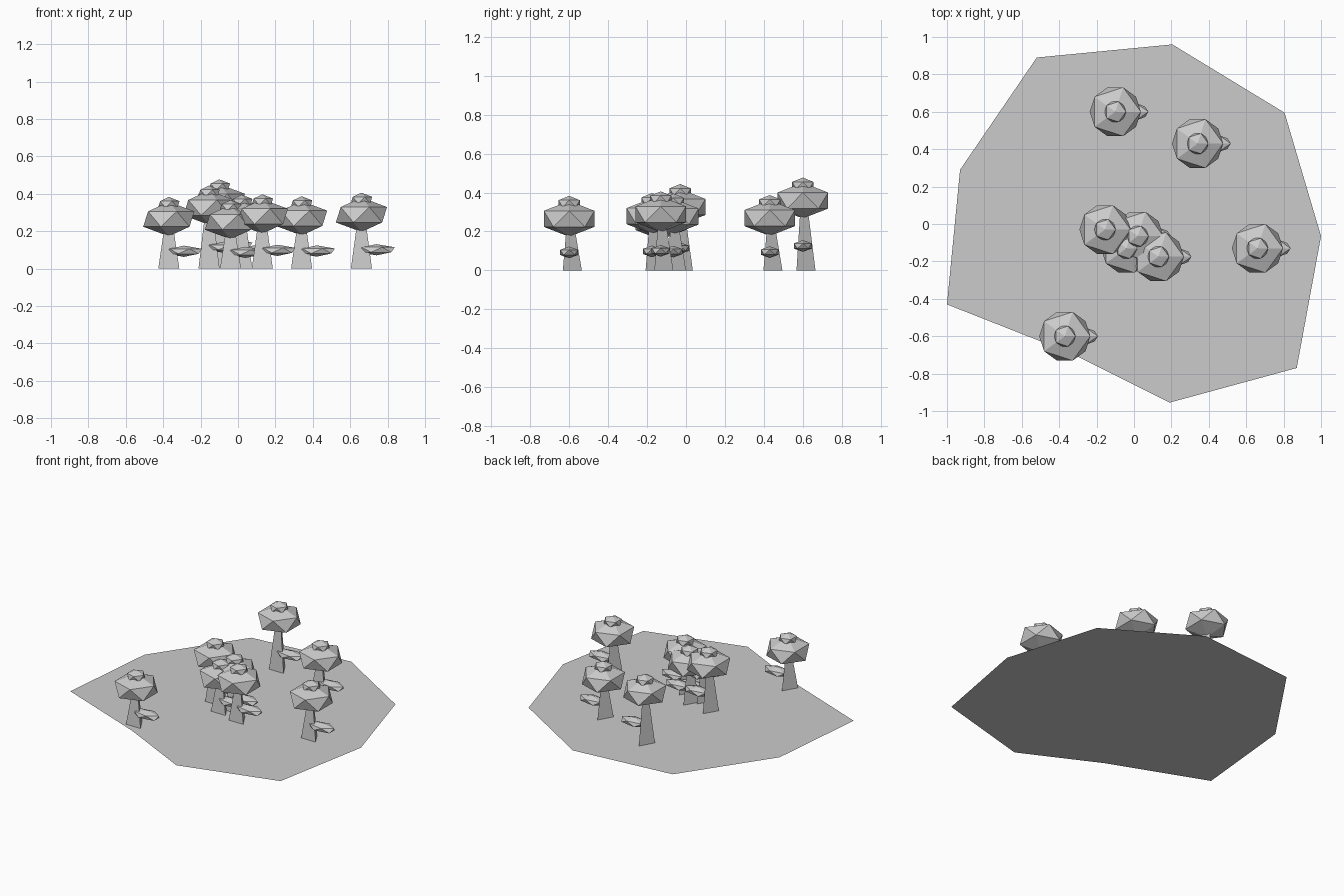
import bpy, bmesh, math
from mathutils import Matrix

if "Cube" in bpy.data.objects:
    bpy.data.objects.remove(bpy.data.objects["Cube"])

grey = bpy.data.materials.new("light grey")
grey.diffuse_color = (0.6, 0.6, 0.6, 1)
grey.use_nodes = True
grey.node_tree.nodes["Principled BSDF"].inputs["Base Color"].default_value = grey.diffuse_color


def finish(name, bm, location=(0, 0, 0)):
    mesh = bpy.data.meshes.new(name)
    bm.to_mesh(mesh)
    bm.free()
    mesh.materials.append(grey)
    obj = bpy.data.objects.new(name, mesh)
    obj.location = location
    bpy.context.collection.objects.link(obj)
    return obj


def blob(name, location, size):
    """Squashed icosahedron."""
    bm = bmesh.new()
    bmesh.ops.create_icosphere(bm, subdivisions=1, radius=1,
                               matrix=Matrix.Diagonal((*size, 1)))
    finish(name, bm, location)


def trunk(name, location, r_base, r_top, height):
    """Three-sided tapered post with one corner towards the back."""
    bm = bmesh.new()
    rings = []
    for r, z in ((r_base, 0), (r_top, height)):
        angles = [math.pi / 2 + i * math.tau / 3 for i in range(3)]
        rings.append([bm.verts.new((r * math.cos(a), r * math.sin(a), z)) for a in angles])
    low, high = rings
    bm.faces.new(low[::-1])
    bm.faces.new(high)
    for i in range(3):
        j = (i + 1) % 3
        bm.faces.new((low[i], low[j], high[j], high[i]))
    finish(name, bm, location)


# Flat nine-sided ground plate
outline = [(-1, -0.43), (-0.34, -0.69), (0.19, -0.955), (0.87, -0.77), (1, -0.065),
           (0.805, 0.595), (0.205, 0.96), (-0.52, 0.89), (-0.93, 0.29)]
bm = bmesh.new()
bm.faces.new([bm.verts.new((x, y, 0)) for x, y in outline])
finish("ground", bm)

# Trees: x, y, total height
trees = [(-0.37, -0.60, 0.383), (0.66, -0.13, 0.406), (-0.10, 0.60, 0.477),
         (0.34, 0.43, 0.387), (0.13, -0.175, 0.397), (-0.155, -0.03, 0.444),
         (0.02, -0.065, 0.395), (-0.04, -0.13, 0.367)]
for n, (x, y, top) in enumerate(trees, 1):
    h = top - 0.118  # canopy centre and trunk height
    trunk(f"trunk_{n}", (x, y, 0), 0.065, 0.02, h)
    blob(f"canopy_{n}", (x, y, h), (0.153, 0.153, 0.092))
    blob(f"crown_{n}", (x, y, h + 0.078), (0.064, 0.064, 0.04))
    blob(f"side_foliage_{n}", (x + 0.081, y, 0.35 * h), (0.108, 0.054, 0.03))
